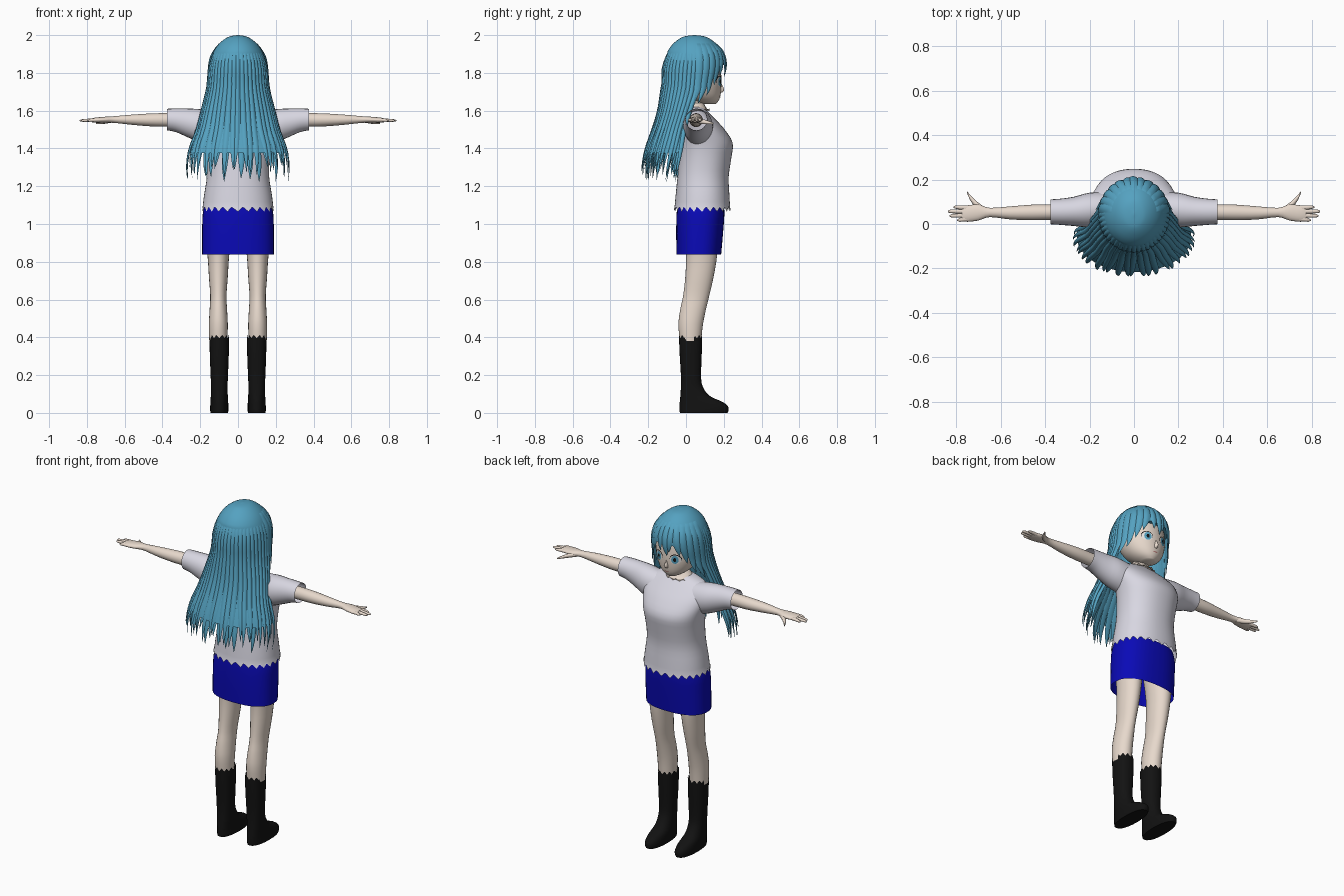
import bpy, bmesh, math, random
from math import sin, cos, radians

random.seed(4)
if "Cube" in bpy.data.objects:
    bpy.data.objects.remove(bpy.data.objects["Cube"])


def material(name, r, g, b):
    m = bpy.data.materials.new(name)
    m.use_nodes = True
    m.diffuse_color = (r, g, b, 1)
    node = next(n for n in m.node_tree.nodes if n.type == 'BSDF_PRINCIPLED')
    node.inputs["Base Color"].default_value = (r, g, b, 1)
    return m


HAIR = material("teal hair", .09, .36, .53)
SKIN = material("pale skin", .82, .71, .62)
SHIRT = material("white cloth", .69, .68, .76)
SKIRT = material("blue cloth", .003, .003, .47)
SOCK = material("black cloth", .006, .006, .006)
WHITE = material("eye white", .8, .78, .76)
LIP = material("lip pink", .5, .22, .2)


def finish(name, bm, mat):
    bmesh.ops.recalc_face_normals(bm, faces=bm.faces[:])
    mesh = bpy.data.meshes.new(name)
    bm.to_mesh(mesh)
    bm.free()
    mesh.materials.append(mat)
    mesh.shade_smooth()
    mesh.set_sharp_from_angle(angle=radians(55))
    obj = bpy.data.objects.new(name, mesh)
    bpy.context.collection.objects.link(obj)
    return obj


def spline(rows, k=3):
    """Smooth curve through rows of numbers."""
    out, last = [], len(rows) - 1
    for i in range(last):
        quad = (rows[max(i - 1, 0)], rows[i], rows[i + 1], rows[min(i + 2, last)])
        for t in (s / k for s in range(k)):
            out.append(tuple(.5 * (2 * b + (c - a) * t + (2 * a - 5 * b + 4 * c - d) * t * t
                                   + (3 * b - a - 3 * c + d) * t ** 3)
                             for a, b, c, d in zip(*quad)))
    return out + [tuple(rows[-1])]


def sample(rows, z):
    """Row at height z, from rows that run downward."""
    for a, b in zip(rows, rows[1:]):
        if z >= b[0]:
            t = min(max((a[0] - z) / max(a[0] - b[0], 1e-6), 0), 1)
            return [p + (q - p) * t for p, q in zip(a, b)]
    return rows[-1]


def skin_rings(bm, rings, caps):
    for lo, hi in zip(rings, rings[1:]):
        for i in range(len(lo)):
            j = (i + 1) % len(lo)
            bm.faces.new((lo[i], lo[j], hi[j], hi[i]))
    for ring in caps:
        bm.faces.new(ring)


def loft(name, rows, mat, axis='Z', side=1, hollow=False, jag=0, n=24, power=2):
    """Rows: position, two centre coordinates, two radii. The first end may be open or jagged."""
    bm, rings = bmesh.new(), []
    for k, (p, ca, cb, ra, rb) in enumerate(spline(rows)):
        ring = []
        for i in range(n):
            a = 2 * math.pi * i / n
            u, v = (math.copysign(abs(f) ** (2 / power), f) for f in (cos(a), sin(a)))
            q = p + (jag * (i % 2) if k == 0 else 0)
            A, B = ca + ra * u, cb + rb * v
            co = (A, B, q) if axis == 'Z' else (q, A, B)
            ring.append(bm.verts.new((co[0] * side, co[1], co[2])))
        rings.append(ring)
    skin_rings(bm, rings, rings[-1:] if hollow or jag else [rings[0], rings[-1]])
    return finish(name, bm, mat)


def upright(*rows, x=0):
    """Height, half width, back and front become loft rows."""
    return [(z, x, (b + f) / 2, w, (f - b) / 2) for z, w, b, f in rows]


# Torso clothing
loft("shirt_body", upright(
    (1.065, .19, -.063, .235), (1.15, .18, -.055, .23), (1.25, .165, -.045, .226),
    (1.35, .168, -.035, .24), (1.43, .18, -.03, .247), (1.5, .198, -.025, .205),
    (1.55, .2, -.02, .16), (1.59, .165, -.01, .12), (1.615, .09, 0, .095),
    (1.622, .05, .015, .08)), SHIRT, jag=.03, n=48, power=2.2)
loft("skirt", upright(
    (.838, .19, -.05, .186), (.95, .19, -.052, .196), (1.05, .187, -.05, .203),
    (1.1, .175, -.045, .2)), SKIRT, hollow=True, n=40, power=2.4)
loft("neckline", upright(
    (1.598, .08, 0, .126), (1.618, .07, 0, .105), (1.64, .045, .01, .095)), SKIN, jag=.014)

# Neck and head
loft("neck", upright((1.56, .045, .01, .1), (1.62, .041, .012, .095), (1.7, .042, .01, .095)), SKIN)
head = upright(
    (1.97, .05, 0, .1), (1.94, .09, -.05, .14), (1.88, .125, -.08, .172), (1.82, .134, -.085, .184),
    (1.75, .127, -.06, .188), (1.69, .1, -.02, .184), (1.655, .066, .03, .174),
    (1.636, .03, .08, .158))
loft("head", head, SKIN, n=32)
loft("nose", upright((1.695, .01, .16, .19), (1.71, .011, .16, .203), (1.745, .004, .16, .188)),
     SKIN, n=10)
FACE = spline(head)


def face_patch(name, cx, cz, rx, rz, lift, mat):
    """Thin oval plate that follows the face."""
    bm, rings = bmesh.new(), []
    for r in (.05, .5, 1):
        ring = []
        for i in range(20):
            a = 2 * math.pi * i / 20
            x, z = cx + rx * r * cos(a), cz + rz * r * sin(a)
            row = sample(FACE, z)
            y = row[2] + row[4] * math.sqrt(max(1 - (x / row[3]) ** 2, 0))
            ring.append(bm.verts.new((x, y + lift, z)))
        rings.append(ring)
    skin_rings(bm, rings, rings[:1])
    finish(name, bm, mat)


face_patch("mouth", 0, 1.672, .017, .003, .002, LIP)

for label, s in (("left", 1), ("right", -1)):
    # Eyes
    face_patch(label + "_lash", s * .054, 1.758, .031, .027, .002, SOCK)
    face_patch(label + "_eye_white", s * .054, 1.754, .029, .026, .003, WHITE)
    face_patch(label + "_iris", s * .052, 1.754, .019, .024, .004, HAIR)
    face_patch(label + "_pupil", s * .052, 1.754, .008, .012, .005, SOCK)

    # Sleeve, arm and hand
    loft(label + "_sleeve", [
        (.375, .055, 1.553, .056, .057), (.33, .055, 1.549, .059, .062),
        (.27, .057, 1.536, .066, .075), (.2, .063, 1.52, .078, .088),
        (.1, .07, 1.5, .075, .095)], SHIRT, 'X', s, hollow=True)
    loft(label + "_arm", [
        (.25, .054, 1.55, .036, .037), (.38, .053, 1.551, .035, .036),
        (.46, .052, 1.551, .035, .034), (.56, .05, 1.552, .029, .027),
        (.65, .052, 1.553, .021, .018), (.7, .052, 1.552, .036, .016),
        (.75, .047, 1.55, .037, .014), (.775, .046, 1.549, .032, .01)], SKIN, 'X', s, n=20)
    for finger, y, tip in (("index", .076, .812), ("middle", .057, .838),
                           ("ring", .037, .83), ("little", .018, .797)):
        base = .05 + (y - .05) * .85
        loft(f"{label}_{finger}_finger", [
            (.735, base, 1.55, .01, .01), (.775, (base + y) / 2, 1.55, .0095, .009),
            (tip - .012, y, 1.548, .008, .007), (tip, y, 1.547, .003, .003)], SKIN, 'X', s, n=10)
    loft(label + "_thumb", [
        (.67, .06, 1.548, .014, .012), (.705, .083, 1.543, .016, .013),
        (.735, .115, 1.537, .013, .009), (.752, .143, 1.533, .004, .004)], SKIN, 'X', s, n=10)

    # Leg, sock and foot
    loft(label + "_leg", upright(
        (1, .078, -.015, .17), (.84, .058, 0, .165), (.72, .05, -.004, .146),
        (.62, .043, -.015, .123), (.55, .046, -.03, .106), (.47, .05, -.04, .09),
        (.38, .048, -.033, .08), x=.104), SKIN, side=s)
    loft(label + "_sock", upright(
        (.395, .052, -.037, .086), (.3, .05, -.033, .083), (.2, .046, -.027, .08),
        (.14, .044, -.027, .088), (.09, .045, -.03, .125), (.06, .047, -.033, .19),
        (.035, .048, -.034, .222), (.012, .048, -.034, .225), (0, .046, -.032, .22),
        x=.099), SOCK, side=s, jag=.018, power=2.3)

# Hair volume: height, half width, centre y, half depth
VOLUME = spline([
    (2, .004, .045, .004), (1.992, .05, .045, .057), (1.967, .09, .046, .1),
    (1.93, .122, .046, .134), (1.88, .145, .046, .157), (1.82, .155, .042, .166),
    (1.75, .159, .036, .16), (1.7, .167, .03, .162), (1.6, .193, 0, .148),
    (1.5, .22, -.03, .15), (1.4, .26, -.05, .168), (1.3, .277, -.07, .17), (1.2, .27, -.085, .158)])


def hair_point(angle, z, grow):
    """Point on the hair volume; angle zero is the back."""
    _, rx, cy, ry = sample(VOLUME, z)
    return ((rx + grow) * sin(angle), cy - (ry + grow) * cos(angle), z)


loft("hair_cap", [(z, 0, cy, rx - .003, ry - .003 * (z < 1.9))
                  for z, rx, cy, ry in VOLUME if z > 1.83], HAIR, n=48)

# Solid sheet under the back locks
bm = bmesh.new()
grid = [[bm.verts.new(hair_point(radians(a), 1.86 - .044 * k, -.008)) for a in range(-102, 103, 6)]
        for k in range(12)]
for up, low in zip(grid, grid[1:]):
    for i in range(len(up) - 1):
        bm.faces.new((up[i], up[i + 1], low[i + 1], low[i]))
finish("back_hair_sheet", bm, HAIR)


def lock(bm, angle, top, bottom, half, grow, bulge=.01, drift=0, steps=16):
    """Tapered strand with a lens-shaped section lying on the hair volume."""
    rings = []
    for k in range(steps + 1):
        t = k / steps
        z = top + (bottom - top) * t
        a = radians(angle + drift * t * t)
        w = radians(half) * max(1 - t ** 4, .03) * (.75 + .25 * min(1, t * 4))
        b = bulge * min(1, t * 5) * max(1 - t ** 4, .05)
        rings.append([bm.verts.new(hair_point(a + da * w, z, grow + g * b)) for da, g in
                      ((-1, 0), (-.5, .75), (0, 1), (.5, .75), (1, 0), (0, -.6))])
    skin_rings(bm, rings, [rings[0], rings[-1]])


# Back hair in two layers
for name, count, half, grow in (("outer_back_locks", 25, 5.6, -.004), ("inner_back_locks", 20, 5.5, -.03)):
    bm = bmesh.new()
    for i in range(count):
        angle = -98 + 196 * i / (count - 1)
        lock(bm, angle, 1.94 if grow > -.01 else 1.6, random.uniform(1.22, 1.31), half, grow,
             drift=random.uniform(-4, 4))
    finish(name, bm, HAIR)

# Fringe and face-framing locks
bm = bmesh.new()
lock(bm, 180, 1.965, 1.775, 9, 0, drift=5)
for s in (1, -1):
    for off, bottom, half, drift in ((13, 1.8, 8, -3), (26, 1.785, 9, 6), (40, 1.735, 9, 5),
                                     (54, 1.68, 9, 4), (67, 1.635, 9, 3), (80, 1.62, 9, 0)):
        lock(bm, 180 + s * off, 1.955, bottom, half, 0, bulge=.008, drift=s * drift)
finish("fringe", bm, HAIR)
